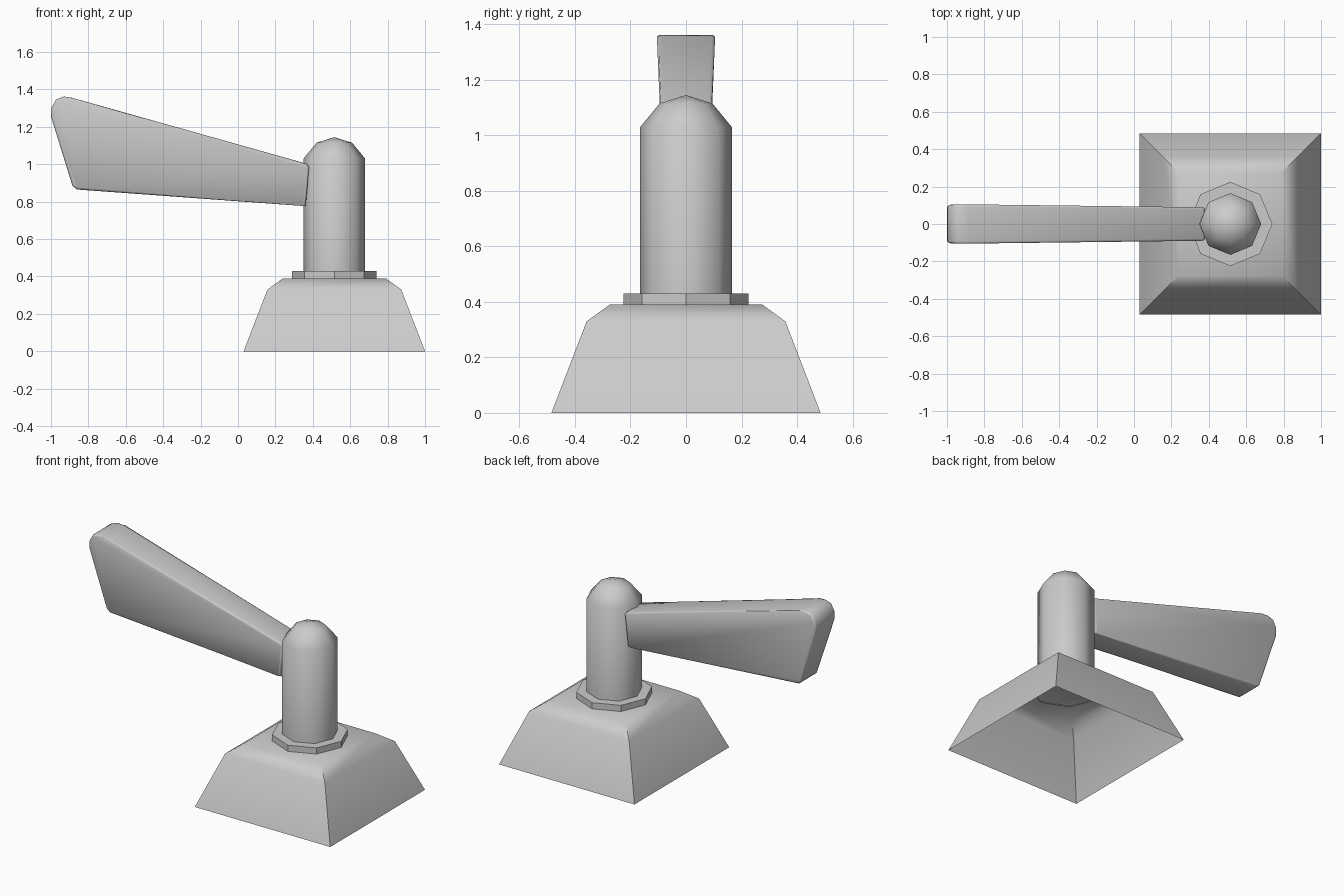
import bpy, bmesh, math

if "Cube" in bpy.data.objects:
    bpy.data.objects.remove(bpy.data.objects["Cube"])

CX = 0.515  # axis of base and post


def finish(name, bm, angle=40):
    bmesh.ops.recalc_face_normals(bm, faces=bm.faces)
    me = bpy.data.meshes.new(name)
    bm.to_mesh(me)
    bm.free()
    ob = bpy.data.objects.new(name, me)
    bpy.context.collection.objects.link(ob)
    bpy.ops.object.select_all(action='DESELECT')
    ob.select_set(True)
    bpy.context.view_layer.objects.active = ob
    bpy.ops.object.shade_smooth_by_angle(angle=math.radians(angle))
    return ob


def stack(name, rings, sides, turn=0.0, apex=None, angle=40):
    """Lofted n-gon rings of (radius, z), open below, closed by a cap or apex."""
    bm = bmesh.new()
    loops = []
    for r, z in rings:
        loops.append([bm.verts.new((CX + r * math.cos(turn + math.tau * i / sides),
                                    r * math.sin(turn + math.tau * i / sides), z))
                      for i in range(sides)])
    for a, b in zip(loops, loops[1:]):
        for i in range(sides):
            j = (i + 1) % sides
            bm.faces.new((a[i], a[j], b[j], b[i]))
    top = loops[-1]
    if apex is None:
        bm.faces.new(top)
    else:
        tip = bm.verts.new((CX, 0, apex))
        for i in range(sides):
            bm.faces.new((top[i], top[(i + 1) % sides], tip))
    return finish(name, bm, angle)


# Hollow square base with a sloped shoulder
D = math.sqrt(2)
stack("base", [(0.485 * D, 0), (0.358 * D, 0.33), (0.275 * D, 0.39)], 4, math.pi / 4)

# Octagonal collar and domed post
stack("collar", [(0.225, 0.385), (0.225, 0.43)], 8, angle=30)
stack("post", [(0.165, 0.40), (0.165, 1.03), (0.095, 1.115)], 8, apex=1.145, angle=50)

# Handle: side profile (x, z), thickness growing with height
profile = [(0.362, 0.775), (0.38, 0.985), (0.366, 1.003), (-0.885, 1.355),
           (-0.93, 1.362), (-0.972, 1.347), (-0.996, 1.305), (-1.0, 1.255),
           (-0.885, 0.885), (-0.862, 0.865), (0.345, 0.777)]
bm = bmesh.new()
sides = []
for s in (-1, 1):
    vs = [bm.verts.new((x, s * (0.09 + 0.042 * (z - 1.0)), z)) for x, z in profile]
    sides.append(vs)
    bm.faces.new(vs)
n = len(profile)
for i in range(n):
    j = (i + 1) % n
    bm.faces.new((sides[0][i], sides[0][j], sides[1][j], sides[1][i]))
# Soften the rims of both flat sides
rims = [e for e in bm.edges if e.verts[0].co.y * e.verts[1].co.y > 0]
bmesh.ops.bevel(bm, geom=rims, offset=0.012, segments=2, profile=0.5, affect='EDGES')
finish("handle", bm, 50)
